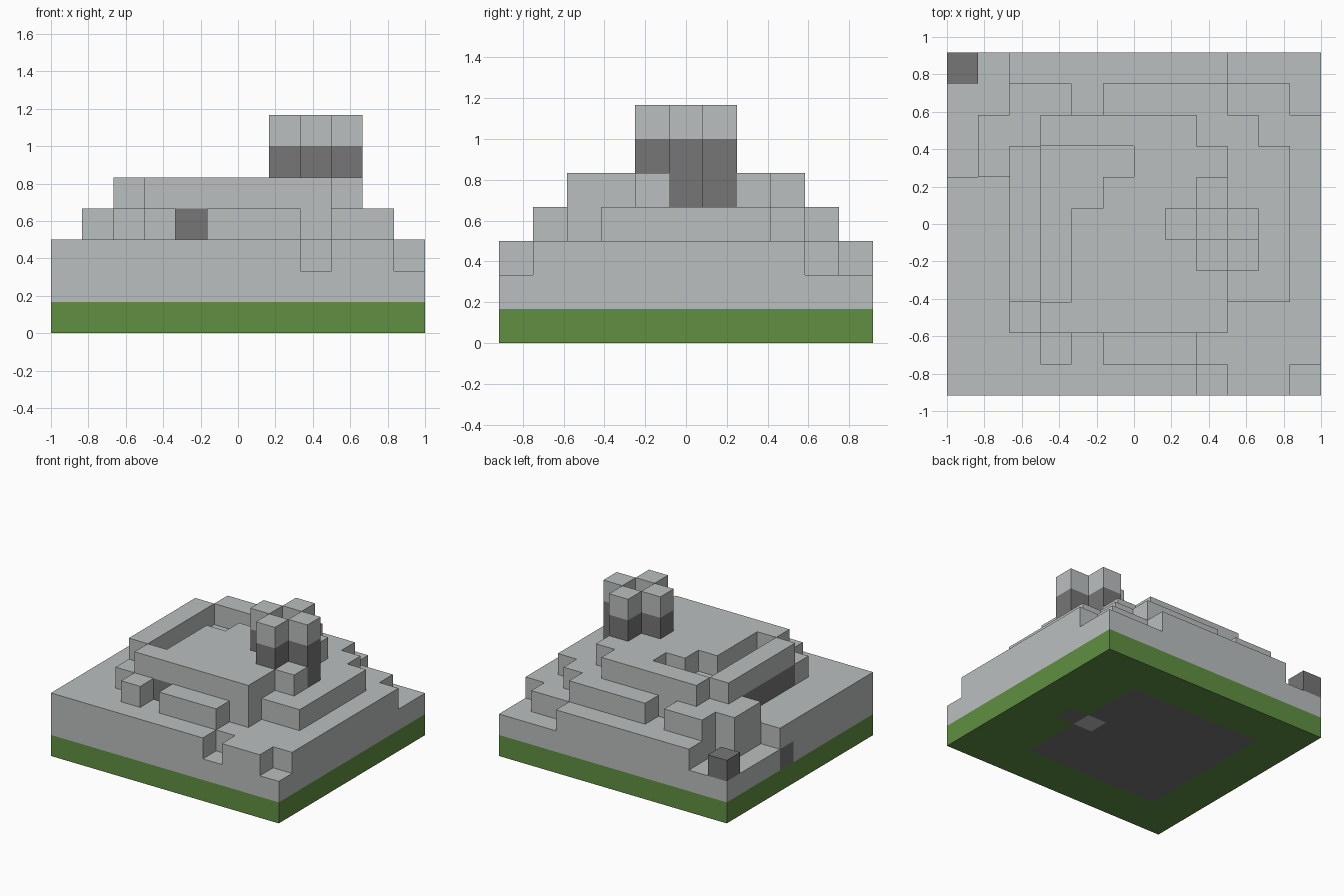
import bpy, bmesh
from mathutils import Vector

cube = bpy.data.objects.get("Cube")
if cube:
    bpy.data.objects.remove(cube)

CELL = 1 / 6
NX, NY = 12, 11


def material(name, rgb):
    m = bpy.data.materials.new(name)
    m.use_nodes = True
    m.diffuse_color = (*rgb, 1)
    bsdf = m.node_tree.nodes["Principled BSDF"]
    bsdf.inputs["Base Color"].default_value = (*rgb, 1)
    bsdf.inputs["Roughness"].default_value = 0.9
    return m


grass = material("grass green", (0.12, 0.28, 0.054))
stone = material("light stone", (0.497, 0.521, 0.521))
dark = material("dark stone", (0.181, 0.181, 0.181))


def area(x0, x1, y0, y1):
    """Grid columns in an inclusive rectangle."""
    return {(x, y) for x in range(x0, x1 + 1) for y in range(y0, y1 + 1)}


def stack(columns, z0, z1):
    """Cells filling the columns from z0 up to z1."""
    return {(x, y, z) for x, y in columns for z in range(z0, z1)}


def build(name, cells, mat):
    """Closed shell around a set of cubic cells, flat areas merged."""
    bm = bmesh.new()
    corners = {}

    def vert(p):
        key = tuple(round(c) for c in p)
        if key not in corners:
            x, y, z = key
            corners[key] = bm.verts.new(
                ((x - NX / 2) * CELL, (y - NY / 2) * CELL, z * CELL))
        return corners[key]

    for cell in cells:
        mid = Vector(cell) + Vector((0.5, 0.5, 0.5))
        for axis in range(3):
            for sign in (-1, 1):
                n = Vector((0, 0, 0))
                n[axis] = sign
                if tuple(int(c) for c in Vector(cell) + n) in cells:
                    continue
                u = Vector((0, 0, 0))
                u[(axis + 1) % 3] = 0.5
                v = n.cross(u)
                bm.faces.new([vert(mid + n / 2 + a * u + b * v)
                              for a, b in ((-1, -1), (1, -1), (1, 1), (-1, 1))])
    bmesh.ops.dissolve_limit(bm, angle_limit=0.01, verts=bm.verts, edges=bm.edges)
    mesh = bpy.data.meshes.new(name)
    bm.to_mesh(mesh)
    bm.free()
    mesh.materials.append(mat)
    obj = bpy.data.objects.new(name, mesh)
    bpy.context.collection.objects.link(obj)
    return obj


everything = area(0, 11, 0, 10)
hearth = {(8, 5)}
arms = {(7, 5), (9, 5), (8, 4), (8, 6)}
room = area(2, 8, 2, 8)

# Ground layer: turf around a dark floor with a pale hearth
build("turf_base", stack(everything - room - arms - hearth, 0, 1), grass)
build("room_floor", stack((room | arms) - hearth, 0, 1), dark)
build("hearth", stack(hearth, 0, 1), stone)

# Broad plinth, with chipped corners and edges
chips = ({(8, 0), (11, 0), (11, 9), (1, 9)} | area(9, 11, 10, 10)
         | area(0, 1, 10, 10) | area(0, 0, 7, 9))
hill = stack(everything, 1, 2) | stack(everything - chips, 2, 3)

# First terrace
terrace = (room | area(9, 9, 3, 8) | area(10, 10, 3, 7) | area(1, 1, 7, 8)
           | area(2, 3, 9, 9) | area(5, 8, 9, 9) | {(3, 1)} | area(5, 7, 1, 1))
hill |= stack(terrace, 3, 4)

# Upper terrace with a stepped sunken court
court = area(3, 3, 3, 7) | area(4, 4, 6, 7) | {(5, 7)}
corners_cut = {(2, 2), (2, 8), (8, 8)}
hill |= stack((room - court - corners_cut) | {(9, 4)}, 4, 5)

# Dark openings, side wall and loose block
openings = stack({(0, 6)}, 1, 2)
side_wall = stack(area(2, 2, 3, 6), 3, 4)
front_window = stack({(4, 2)}, 3, 4)
chimney = stack(arms, 1, 6)

hill -= openings | side_wall | front_window | chimney | stack(hearth, 1, 8)
build("stone_hill", hill, stone)
build("side_opening", openings, dark)
build("side_wall", side_wall, dark)
build("front_window", front_window, dark)
build("loose_block", stack({(0, 10)}, 2, 3), dark)

# Chimney: four columns around an open shaft, with pale tips
build("chimney_columns", chimney, dark)
build("chimney_tips", stack(arms, 6, 7), stone)
